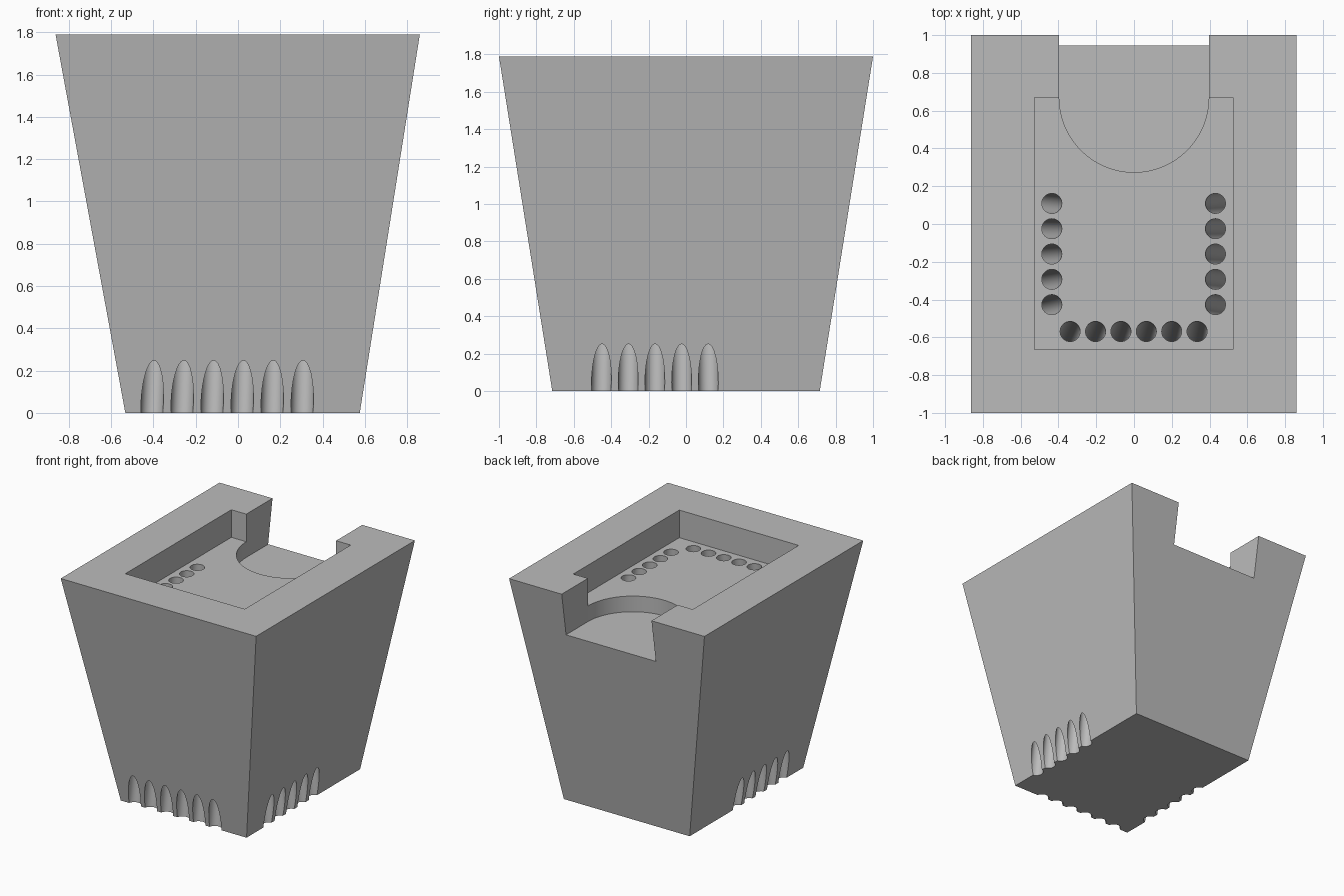
import bpy, bmesh, math
from mathutils import Vector

cube = bpy.data.objects.get("Cube")
if cube:
    bpy.data.objects.remove(cube, do_unlink=True)

HEIGHT, POCKET_Z, NOTCH_Z = 1.79, 1.57, 1.445
TUBE_R = 0.053

grey = bpy.data.materials.new("plain grey")
grey.use_nodes = True
color = (0.5, 0.5, 0.5, 1)
grey.diffuse_color = color
grey.node_tree.nodes["Principled BSDF"].inputs["Base Color"].default_value = color


def make_object(name, bm):
    bmesh.ops.recalc_face_normals(bm, faces=bm.faces)
    mesh = bpy.data.meshes.new(name)
    bm.to_mesh(mesh)
    bm.free()
    mesh.materials.append(grey)
    obj = bpy.data.objects.new(name, mesh)
    bpy.context.collection.objects.link(obj)
    return obj


def loft(name, low, high, z0, z1):
    """Closed solid between two matching outlines."""
    bm = bmesh.new()
    a = [bm.verts.new((x, y, z0)) for x, y in low]
    b = [bm.verts.new((x, y, z1)) for x, y in high]
    bm.faces.new(a)
    bm.faces.new(b)
    for i in range(len(a)):
        j = (i + 1) % len(a)
        bm.faces.new((a[i], a[j], b[j], b[i]))
    return make_object(name, bm)


def rect(x0, x1, y0, y1):
    return [(x0, y0), (x1, y0), (x1, y1), (x0, y1)]


def spread(first, last, count):
    return [first + (last - first) * i / (count - 1) for i in range(count)]


# Tapered block
body = loft("tapered_block", rect(-0.533, 0.576, -0.715, 0.715),
            rect(-0.863, 0.86, -1, 1), 0, HEIGHT)

# Rectangular pocket in the top
outline = rect(-0.528, 0.525, -0.665, 0.67)
pocket = loft("pocket_cutter", outline, outline, POCKET_Z, 2)

# Round-ended notch open to the back
outline = [(0.396, 1.2), (-0.396, 1.2)]
for i in range(49):
    t = math.pi * (1 + i / 48)
    outline.append((0.396 * math.cos(t), 0.67 + 0.396 * math.sin(t)))
notch = loft("notch_cutter", outline, outline, NOTCH_Z, 2)

# Slanted holes: (point on the pocket floor, point on the base)
paths = [((x, -0.569), (u, -0.726))
         for x, u in zip(spread(-0.338, 0.334, 6), spread(-0.408, 0.303, 6))]
for top_x, base_x in ((0.431, 0.588), (-0.435, -0.543)):
    paths += [((top_x, y), (base_x, v))
              for y, v in zip(spread(-0.427, 0.109, 5), spread(-0.453, 0.12, 5))]

bm = bmesh.new()
for top, base in paths:
    p, q = Vector((*top, POCKET_Z)), Vector((*base, 0))
    step = (p - q) * 0.04
    p, q = p + step, q - step
    ring = bmesh.ops.create_cone(bm, cap_ends=True, segments=32, radius1=TUBE_R,
                                 radius2=TUBE_R, depth=(p - q).length)["verts"]
    turn = Vector((0, 0, 1)).rotation_difference(p - q).to_matrix()
    bmesh.ops.rotate(bm, verts=ring, cent=(0, 0, 0), matrix=turn)
    bmesh.ops.translate(bm, verts=ring, vec=(p + q) / 2)
holes = make_object("hole_cutter", bm)

# Cut everything out of the block
bpy.context.view_layer.objects.active = body
for cutter in (pocket, notch, holes):
    cutter.hide_render = True
    mod = body.modifiers.new("cut", 'BOOLEAN')
    mod.operation = 'DIFFERENCE'
    mod.solver = 'EXACT'
    mod.object = cutter
    bpy.ops.object.modifier_apply(modifier=mod.name)
    bpy.data.objects.remove(cutter, do_unlink=True)

# Round walls smooth, corners sharp
for obj in bpy.context.selected_objects:
    obj.select_set(False)
body.select_set(True)
bpy.ops.object.shade_smooth_by_angle(angle=math.radians(25))
